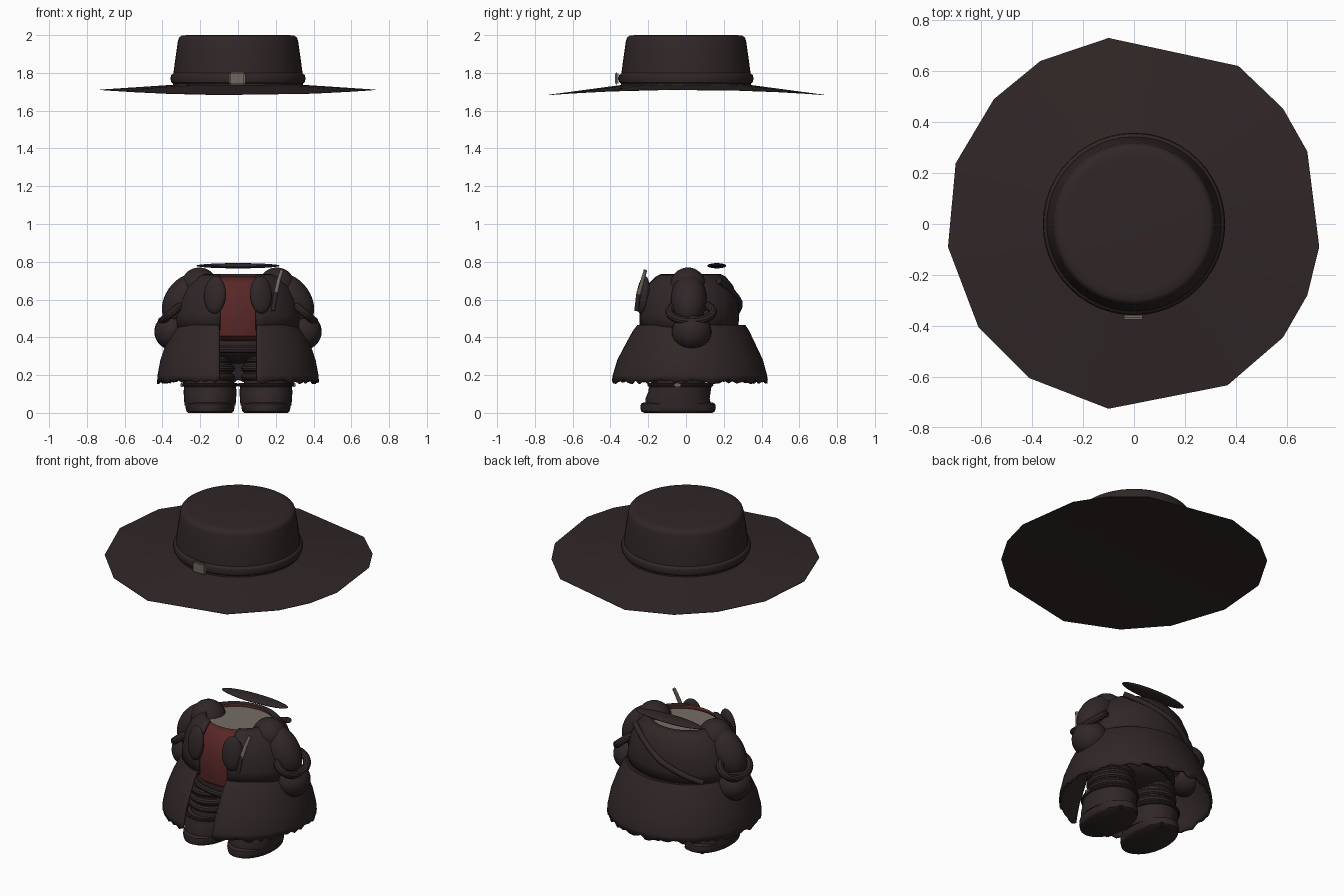
import bpy, bmesh, math, random
from mathutils import Vector

if "Cube" in bpy.data.objects:
    bpy.data.objects.remove(bpy.data.objects["Cube"])

random.seed(4)


def mat(name, c):
    m = bpy.data.materials.new(name)
    m.diffuse_color = (*c, 1)
    m.use_nodes = True
    m.node_tree.nodes["Principled BSDF"].inputs["Base Color"].default_value = m.diffuse_color
    return m


DARK = mat("dark brown cloth", (0.030, 0.020, 0.020))
RED = mat("red shirt", (0.10, 0.020, 0.020))
METAL = mat("dull metal", (0.16, 0.14, 0.115))
LINING = mat("pale lining", (0.18, 0.155, 0.13))


def finish(name, bm, m, angle=40, solid=0):
    me = bpy.data.meshes.new(name)
    bmesh.ops.recalc_face_normals(bm, faces=bm.faces)
    bm.to_mesh(me)
    bm.free()
    ob = bpy.data.objects.new(name, me)
    bpy.context.collection.objects.link(ob)
    me.materials.append(m)
    bpy.ops.object.select_all(action='DESELECT')
    ob.select_set(True)
    bpy.context.view_layer.objects.active = ob
    bpy.ops.object.shade_smooth_by_angle(angle=math.radians(angle))
    if solid:
        s = ob.modifiers.new("thickness", 'SOLIDIFY')
        s.thickness, s.offset = solid, 0
    return ob


def loft(name, rings, m, cx=0, n=40, gap=0, ragged=0, caps=True, solid=0, angle=40):
    """Rings are (z, rx, ry, cy); gap leaves a front opening of that half width."""
    bm = bmesh.new()
    rows = []
    for k, (z, rx, ry, cy) in enumerate(rings):
        a0 = math.asin(min(1, gap / rx))
        cnt = n + 1 if gap else n
        row = []
        for i in range(cnt):
            a = a0 + (2 * math.pi - 2 * a0) * i / n
            dz = random.uniform(-ragged, ragged) if k == 0 else 0
            row.append(bm.verts.new((cx + rx * math.sin(a), cy - ry * math.cos(a), z + dz)))
        rows.append(row)
    for lo, hi in zip(rows, rows[1:]):
        for i in range(n):
            j = (i + 1) % len(lo)
            bm.faces.new((lo[i], lo[j], hi[j], hi[i]))
    if caps and not gap:
        bm.faces.new(rows[0])
        bm.faces.new(rows[-1])
    return finish(name, bm, m, angle, solid)


def ellipsoid(name, loc, size, m, rot=(0, 0, 0)):
    bm = bmesh.new()
    bmesh.ops.create_uvsphere(bm, u_segments=28, v_segments=16, radius=1)
    for v in bm.verts:
        v.co = Vector(c * s for c, s in zip(v.co, size))
    ob = finish(name, bm, m)
    ob.location, ob.rotation_euler = loc, rot
    return ob


def ring(name, loc, rx, ry, tube, m, rot=(0, 0, 0), flat=1):
    bpy.ops.mesh.primitive_torus_add(major_radius=1, minor_radius=0.1,
                                     major_segments=48, minor_segments=10)
    ob = bpy.context.object
    ob.name = name
    for v in ob.data.vertices:
        r = math.hypot(v.co.x, v.co.y)
        c, s = v.co.x / r, v.co.y / r
        off = (r - 1) * 10 * tube
        v.co = (c * (rx + off), s * (ry + off), v.co.z * 10 * tube * flat)
    ob.data.materials.append(m)
    ob.location, ob.rotation_euler = loc, rot
    bpy.ops.object.shade_smooth_by_angle()
    return ob


def tube(name, pts, radius, m, taper=1):
    cu = bpy.data.curves.new(name, 'CURVE')
    cu.dimensions = '3D'
    cu.bevel_depth, cu.bevel_resolution, cu.use_fill_caps = radius, 3, True
    sp = cu.splines.new('POLY')
    sp.points.add(len(pts) - 1)
    for i, (p, q) in enumerate(zip(sp.points, pts)):
        p.co = (*q, 1)
        p.radius = 1 + (taper - 1) * i / (len(pts) - 1)
    ob = bpy.data.objects.new(name, cu)
    bpy.context.collection.objects.link(ob)
    cu.materials.append(m)
    return ob


def box(name, loc, size, m, rot=(0, 0, 0), bevel=0.008):
    bm = bmesh.new()
    bmesh.ops.create_cube(bm, size=1)
    for v in bm.verts:
        v.co = Vector(c * s for c, s in zip(v.co, size))
    bmesh.ops.bevel(bm, geom=bm.edges[:], offset=bevel, segments=2, affect='EDGES')
    ob = finish(name, bm, m)
    ob.location, ob.rotation_euler = loc, rot
    return ob


# hat brim: uneven faceted outline, drooping at the front and back
outline = [(-.10, .73), (.41, .62), (.585, .453), (.68, .285), (.727, -.09), (.68, -.28),
           (.585, -.445), (.367, -.633), (-.10, -.725), (-.41, -.605), (-.61, -.406),
           (-.73, -.09), (-.70, .238), (-.55, .49), (-.367, .64)]
bm = bmesh.new()
tops, bots = [], []
for t in (0, 0.5, 1):
    up, dn = [], []
    for x, y in outline:
        r = math.hypot(x, y)
        k = (0.33 + (r - 0.33) * t) / r
        edge = 1.712 - 0.028 * (y / r) ** 2
        z = 1.738 + (edge - 1.738) * t
        th = 0.022 * (1 - t) + 0.002
        up.append(bm.verts.new((x * k, y * k, z)))
        dn.append(bm.verts.new((x * k, y * k, z - th)))
    tops.append(up)
    bots.append(dn)
n = len(outline)
for i in range(n):
    j = (i + 1) % n
    for a, b in ((tops[0], tops[1]), (tops[1], tops[2]), (tops[2], bots[2]),
                 (bots[2], bots[1]), (bots[1], bots[0])):
        bm.faces.new((a[i], a[j], b[j], b[i]))
bm.faces.new(bots[0])
finish("hat_brim", bm, DARK, 50)

# hat crown, band and buckle
loft("hat_crown", [(1.725, .345, .345, 0), (1.80, .342, .342, 0), (1.90, .328, .328, 0),
                   (1.97, .318, .318, 0), (1.988, .312, .312, 0), (1.997, .298, .298, 0),
                   (2.0, .27, .27, 0)], DARK, n=48)
ring("hat_band", (0, 0, 1.77), .335, .335, .023, DARK, flat=1.3)
box("hat_buckle", (-.003, -.366, 1.771), (.088, .018, .07), METAL)

# shirt, neck lining and coat body
loft("shirt", [(.38, .22, .19, 0), (.41, .27, .225, 0), (.50, .285, .24, 0.005), (.60, .27, .23, .005),
               (.68, .23, .20, .01), (.722, .19, .165, .015)], RED, caps=False, solid=.01)
loft("neck_lining", [(.695, .20, .175, .015), (.70, .20, .175, .015)], LINING)
loft("coat_body", [(.44, .33, .258, .01), (.52, .325, .262, .012), (.60, .305, .255, .012),
                   (.67, .27, .23, .012), (.715, .225, .19, .015), (.728, .19, .165, .015)],
     DARK, gap=.095, solid=.016)

# coat skirt with ragged hem
loft("coat_skirt", [(.165, .422, .412, .015), (.20, .42, .408, .015), (.28, .405, .385, .016),
                    (.36, .378, .345, .018), (.43, .345, .31, .02), (.46, .325, .29, .022),
                    (.455, .30, .25, .015)], DARK, n=90, gap=.098, ragged=.012, solid=.012)

# trousers and belt
ellipsoid("hips", (0, -.01, .37), (.25, .19, .11), DARK)
ring("belt", (0, -.01, .335), .235, .18, .02, DARK)

for s, side in ((-1, "left"), (1, "right")):
    # arms, cuffs and hands
    ellipsoid(side + "_shoulder", (s * .205, .01, .665), (.10, .098, .105), DARK)
    ellipsoid(side + "_sleeve", (s * .285, .015, .60), (.10, .095, .15), DARK, (0, -s * .6, 0))
    ring(side + "_cuff", (s * .345, .027, .535), .075, .115, .022, DARK, (0, s * .7, 0))
    ellipsoid(side + "_hand", (s * .343, .03, .43), (.10, .105, .098), DARK)
    # lapels
    ellipsoid(side + "_lapel", (s * .122, -.228, .625), (.06, .03, .10), DARK, (-.12, 0, s * .3))
    # legs with wrapped bands
    cx = s * .148
    loft(side + "_leg", [(.12, .115, .13, -.03), (.25, .118, .125, -.02), (.38, .11, .12, -.01)],
         DARK, cx=cx)
    for i, z in enumerate((.19, .235, .285)):
        ring(f"{side}_leg_wrap_{i}", (cx, -.022, z), .112, .122, .02, DARK)
    # boots
    loft(side + "_boot", [(.04, .135, .175, -.04), (.075, .138, .17, -.045), (.11, .14, .165, -.035),
                          (.138, .138, .165, -.03), (.148, .125, .15, -.03)], DARK, cx=cx)
    loft(side + "_sole", [(0, .115, .18, -.042), (.008, .125, .195, -.042), (.03, .13, .20, -.042),
                          (.048, .13, .196, -.042), (.056, .12, .18, -.042)], DARK, cx=cx)
    box(side + "_heel", (cx, .09, .012), (.13, .10, .024), DARK)
    ring(side + "_boot_strap", (cx, -.03, .148), .14, .165, .010, DARK)
    box(side + "_boot_buckle", (s * .298, -.045, .148), (.014, .03, .022), METAL, bevel=.004)

# diagonal strap across the back
pts = []
for i in range(17):
    t = i / 16
    x = .22 - .47 * t
    z = .70 - .23 * t
    bulge = .275 - .06 * max(0, (z - .58) / .12)
    pts.append((x, .012 + bulge * math.sqrt(1 - (x / .335) ** 2), z))
tube("back_strap", pts, .016, DARK)

# floating collar piece
ellipsoid("floating_collar", (0, .163, .779), (.22, .049, .014), DARK)

# small blade tucked at the chest
tube("blade_handle", [(.185, -.262, .54), (.20, -.25, .64)], .012, DARK)
tube("blade", [(.20, -.25, .63), (.215, -.23, .70), (.232, -.215, .755)], .012, METAL, .8)
